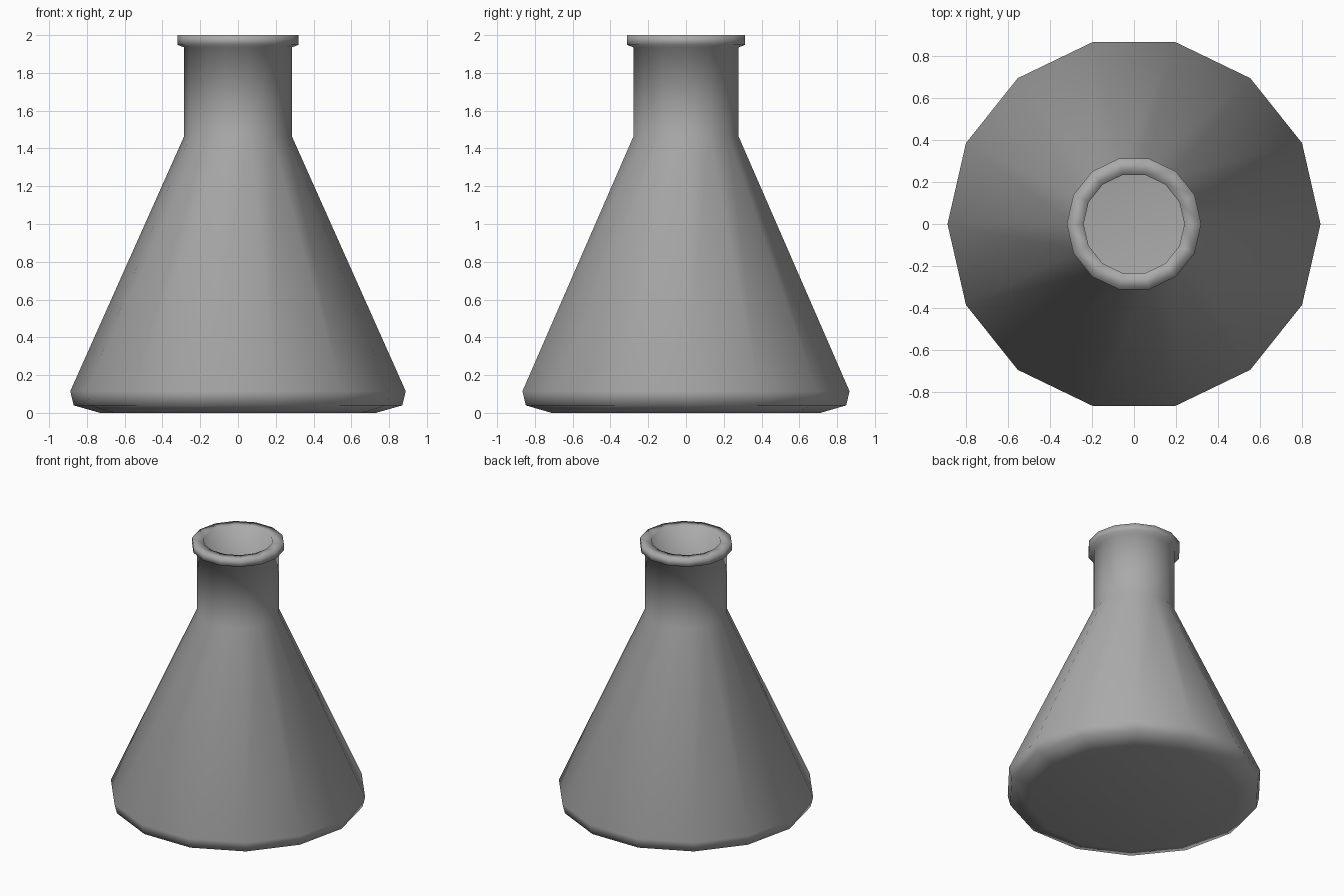
import bpy, bmesh
from math import cos, sin, tau

cube = bpy.data.objects.get("Cube")
if cube:
    bpy.data.objects.remove(cube)

SIDES = 14

# Grey material for the whole vessel
grey = bpy.data.materials.new("plain_grey")
grey.use_nodes = True
COLOUR = (0.4, 0.4, 0.4, 1)
grey.diffuse_color = COLOUR
grey.node_tree.nodes["Principled BSDF"].inputs["Base Color"].default_value = COLOUR

# Profile (radius, height): outer base, cone, neck, rim, then the inside
profile = [
    (0.73, 0), (0.87, 0.04), (0.888, 0.115), (0.285, 1.465), (0.285, 1.935),
    (0.32, 1.948), (0.32, 2), (0.24, 2), (0.24, 1.46), (0.83, 0.13), (0.7, 0.06),
]

bm = bmesh.new()
rings = [
    [bm.verts.new((r * cos(tau * i / SIDES), r * sin(tau * i / SIDES), z)) for i in range(SIDES)]
    for r, z in profile
]
for low, high in zip(rings, rings[1:]):
    for i in range(SIDES):
        j = (i + 1) % SIDES
        bm.faces.new((low[i], low[j], high[j], high[i]))

# Underside and inner floor
bm.faces.new(rings[0][::-1])
bm.faces.new(rings[-1])

# Smooth everywhere except the horizontal edges of the rim
for face in bm.faces:
    face.smooth = True
for edge in bm.edges:
    a, b = edge.verts
    if abs(a.co.z - b.co.z) < 1e-5 and a.co.z > 1.9 and edge.calc_face_angle() > 0.6:
        edge.smooth = False

mesh = bpy.data.meshes.new("flask")
bm.to_mesh(mesh)
bm.free()
mesh.materials.append(grey)
flask = bpy.data.objects.new("flask", mesh)
bpy.context.collection.objects.link(flask)
